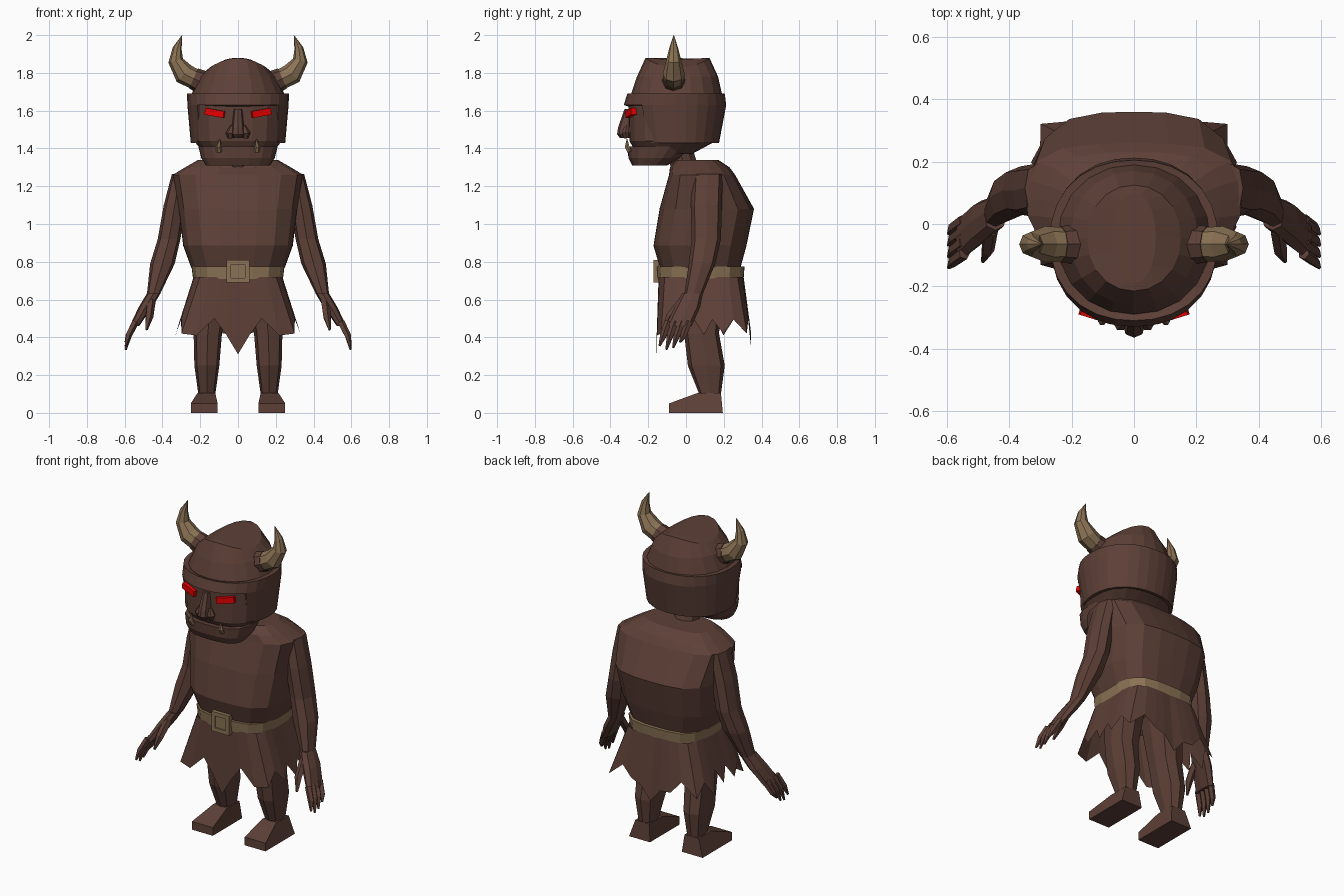
import bpy, bmesh, math, random
from mathutils import Vector, Euler

random.seed(4)


def material(name, rgb):
    m = bpy.data.materials.new(name)
    m.diffuse_color = (*rgb, 1)
    return m


BROWN = material("dark brown hide", (0.109, 0.051, 0.038))
TAN = material("tan horn and leather", (0.258, 0.171, 0.091))
RED = material("glowing red", (0.9, 0.0, 0.0))


def finish(name, bm, mat):
    bmesh.ops.recalc_face_normals(bm, faces=bm.faces)
    me = bpy.data.meshes.new(name)
    bm.to_mesh(me)
    bm.free()
    me.materials.append(mat)
    ob = bpy.data.objects.new(name, me)
    bpy.context.collection.objects.link(ob)
    return ob


def oval(cx, rx, y0, y1, n, e):
    """Points of a squared oval, first point at +x."""
    cy, ry, out = (y0 + y1) / 2, (y1 - y0) / 2, []
    for i in range(n):
        a = 2 * math.pi * i / n
        c, s = math.cos(a), math.sin(a)
        r = (abs(c) ** e + abs(s) ** e) ** (-1 / e)
        out.append((cx + rx * r * c, cy + ry * r * s))
    return out


def skin(rings, caps=True):
    bm = bmesh.new()
    vs = [[bm.verts.new(p) for p in ring] for ring in rings]
    n = len(vs[0])
    for a, b in zip(vs, vs[1:]):
        for i in range(n):
            j = (i + 1) % n
            bm.faces.new((a[i], a[j], b[j], b[i]))
    if caps:
        bm.faces.new(vs[0][::-1])
        bm.faces.new(vs[-1])
    return bm


def loft(name, levels, mat=BROWN, n=16, e=2.0, s=1, bend=0.0, caps=True):
    """levels: (z, centre x, half width, front y, back y); bend drops the sides."""
    rings = []
    for z, cx, rx, y0, y1 in levels:
        k = bend if z > 1.8 else 0
        rings.append([(x, y, z - k * x * x) for x, y in oval(cx * s, rx, y0, y1, n, e)])
    return finish(name, skin(rings, caps), mat)


def tube(name, path, radii, mat=BROWN, n=6, s=1):
    pts = [Vector((x * s, y, z)) for x, y, z in path]
    rings = []
    for i, p in enumerate(pts):
        t = (pts[min(i + 1, len(pts) - 1)] - pts[max(i - 1, 0)]).normalized()
        u = t.cross(Vector((0, 1, 0))).normalized()
        v = t.cross(u)
        rings.append([p + radii[i] * (u * math.cos(a) + v * math.sin(a))
                      for a in (2 * math.pi * k / n for k in range(n))])
    return finish(name, skin(rings), mat)


def box(name, loc, size, mat, rot=(0, 0, 0)):
    bm = bmesh.new()
    bmesh.ops.create_cube(bm, size=1)
    m = Euler(rot).to_matrix()
    for v in bm.verts:
        v.co = m @ Vector(c * d for c, d in zip(v.co, size)) + Vector(loc)
    return finish(name, bm, mat)


# Torso, neck and belt
loft("torso", [(0.72, 0, 0.22, -0.12, 0.28), (0.775, 0, 0.25, -0.14, 0.29),
               (0.885, 0, 0.29, -0.172, 0.32), (1.08, 0, 0.315, -0.14, 0.36),
               (1.26, 0, 0.345, -0.09, 0.26), (1.30, 0, 0.28, -0.085, 0.23),
               (1.34, 0, 0.21, -0.05, 0.17)], n=20, e=3.2)
loft("neck", [(1.26, 0, 0.09, -0.08, 0.1), (1.33, 0, 0.075, -0.09, 0.06),
              (1.43, 0, 0.08, -0.12, 0.03)], n=10)
loft("belt", [(0.71, 0, 0.238, -0.15, 0.305), (0.775, 0, 0.246, -0.155, 0.31)],
     TAN, n=20, e=3.5)

# Belt buckle: four bars round a back plate
box("buckle_plate", (0, -0.155, 0.75), (0.08, 0.02, 0.08), TAN)
for s in (-1, 1):
    box("buckle_side", (0.048 * s, -0.158, 0.75), (0.024, 0.03, 0.12), TAN)
    box("buckle_bar", (0, -0.158, 0.75 + 0.048 * s), (0.12, 0.03, 0.024), TAN)

# Ragged skirt with a zigzag hem
N = 32
top = oval(0, 0.235, -0.145, 0.305, N, 4.5)
low = oval(0, 0.29, -0.155, 0.345, N, 7)
hem_ring = []
for i in range(N):
    z = random.uniform(0.40, 0.45) if i % 2 == 0 else random.uniform(0.49, 0.53)
    if i % 8 == 4:
        z = 0.42
    if i in (8, 24):
        z = 0.31 if i == 24 else 0.34
    if i in (7, 9, 23, 25):
        z = 0.42
    if i in (22, 26):
        z = 0.50
    if i in (21, 27):
        z = 0.41
    t = (0.72 - z) / 0.3
    f = min(t, 1.0)
    wide = 1 + 0.14 * f
    hem_ring.append(((top[i][0] * (1 - f) + low[i][0] * f) * wide,
                     top[i][1] * (1 - f) + low[i][1] * f, z))
finish("ragged_skirt", skin([[(x, y, 0.72) for x, y in top], hem_ring], False), BROWN)

# Limbs, mirrored
for s in (-1, 1):
    loft("leg", [(0.10, 0.165, 0.045, 0.07, 0.185), (0.25, 0.165, 0.066, 0.01, 0.205),
                 (0.42, 0.16, 0.075, -0.01, 0.175), (0.72, 0.13, 0.095, -0.04, 0.2)],
         n=8, e=3, s=s)
    # Foot: block with a sloped instep
    bm = bmesh.new()
    prof = [(-0.09, 0), (0.195, 0), (0.185, 0.105), (0.06, 0.105), (-0.09, 0.05)]
    a = [bm.verts.new((0.108 * s, y, z)) for y, z in prof]
    bm.faces.new(a)
    r = bmesh.ops.extrude_face_region(bm, geom=bm.faces[:])
    for v in (g for g in r["geom"] if isinstance(g, bmesh.types.BMVert)):
        v.co.x = 0.25 * s
    for v in bm.verts:
        if v.co.z > 0.08:
            v.co.x = s * (0.12 if abs(v.co.x) < 0.2 else 0.215)
    finish("foot", bm, BROWN)

    loft("arm", [(0.62, 0.45, 0.033, -0.01, 0.085), (0.79, 0.40, 0.065, 0.015, 0.155),
                 (0.92, 0.365, 0.06, 0.03, 0.185), (1.1, 0.335, 0.058, 0.025, 0.19),
                 (1.265, 0.305, 0.045, 0.035, 0.195)], n=8, e=2.5, s=s)
    loft("palm", [(0.46, 0.548, 0.025, -0.11, 0.03), (0.56, 0.49, 0.036, -0.06, 0.075),
                  (0.635, 0.445, 0.036, -0.02, 0.09)], n=8, e=2.5, s=s)
    for k in range(4):
        y = -0.095 + 0.036 * k
        drop = (0.02, 0, 0.01, 0.04)[k]
        tube("finger", [(0.545, y, 0.48), (0.58, y - 0.025, 0.41), (0.595, y - 0.045, 0.335 + drop)],
             [0.02, 0.018, 0.006], n=5, s=s)
    tube("thumb", [(0.46, -0.02, 0.59), (0.47, -0.085, 0.51), (0.485, -0.12, 0.44)],
         [0.024, 0.022, 0.007], n=5, s=s)

# Head, jaw and skull
loft("face", [(1.37, 0, 0.17, -0.26, 0.03), (1.44, 0, 0.235, -0.30, 0.16),
              (1.63, 0, 0.245, -0.305, 0.19), (1.68, 0, 0.245, -0.29, 0.19)], n=20, e=2.7)
loft("jaw", [(1.31, 0, 0.17, -0.285, -0.1), (1.35, 0, 0.195, -0.305, -0.03),
             (1.41, 0, 0.21, -0.31, 0.03)], n=20, e=2.8)
loft("skull", [(1.62, 0, 0.24, -0.28, 0.18), (1.69, 0, 0.245, -0.29, 0.19),
               (1.78, 0, 0.205, -0.26, 0.17), (1.878, 0, 0.15, -0.215, 0.125),
               (1.88, 0, 0.07, -0.19, 0.1)], n=20, e=2.1, bend=2.2)

# Headpiece with an opening for the face
bm = skin([[(x, y, z) for x, y in oval(0, rx, y0, y1, 28, 2.2)] for z, rx, y0, y1 in
           [(1.43, 0.25, -0.28, 0.175), (1.63, 0.268, -0.33, 0.213), (1.69, 0.27, -0.31, 0.205)]],
          False)
gone = [f for f in bm.faces if f.calc_center_median().z < 1.6
        and f.calc_center_median().y < -0.2 and abs(f.calc_center_median().x) < 0.21]
bmesh.ops.delete(bm, geom=gone, context="FACES")
shell = finish("headpiece", bm, BROWN)
mod = shell.modifiers.new("thickness", "SOLIDIFY")
mod.thickness, mod.offset = 0.03, -1

# Nose
loft("nose", [(1.455, 0, 0.02, -0.35, -0.27), (1.475, 0, 0.036, -0.365, -0.27),
              (1.51, 0, 0.032, -0.36, -0.27), (1.61, 0, 0.022, -0.325, -0.27)], n=8, e=2.5)
for s in (-1, 1):
    tube("nostril", [(0.04, -0.315, 1.455), (0.043, -0.32, 1.48), (0.03, -0.315, 1.52)],
         [0.014, 0.023, 0.01], s=s)
    # Eyes and tusks
    box("eye", (0.122 * s, -0.292, 1.588), (0.105, 0.03, 0.036), RED, (0, -0.17 * s, 0.3 * s))
    tube("tusk", [(0.1 * s * s, -0.298, 1.385), (0.102, -0.312, 1.41), (0.097, -0.312, 1.45)],
         [0.016, 0.014, 0.002], TAN, s=s)
    # Horns with a collar at the base
    tube("horn_collar", [(0.15, -0.065, 1.735), (0.2, -0.065, 1.755), (0.235, -0.065, 1.77)],
         [0.062, 0.062, 0.058], n=8, s=s)
    tube("horn", [(0.22, -0.065, 1.762), (0.285, -0.065, 1.795), (0.33, -0.065, 1.865),
                  (0.322, -0.065, 1.93), (0.296, -0.065, 2.0)],
         [0.054, 0.058, 0.04, 0.024, 0.001], TAN, n=8, s=s)
